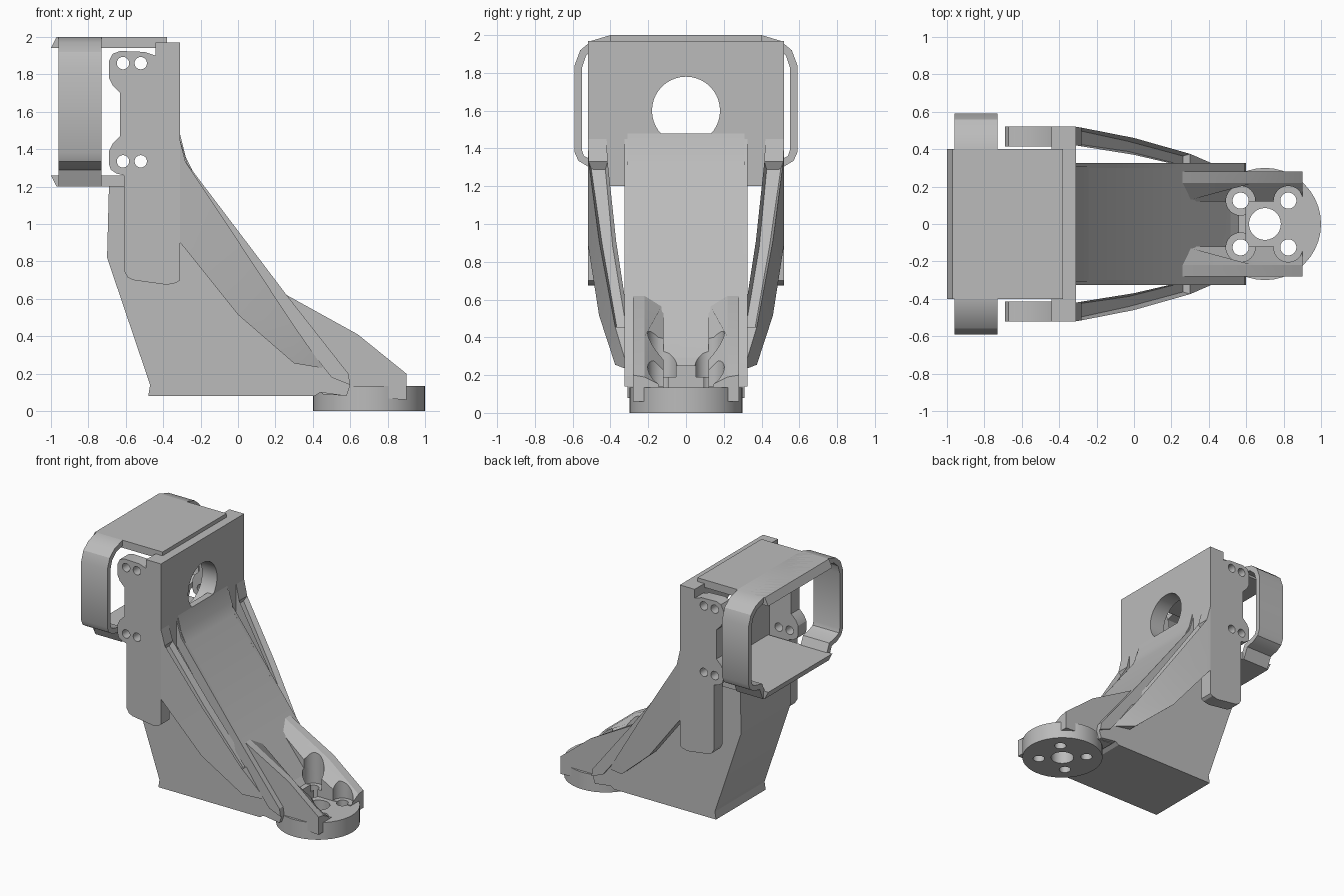
import bpy, bmesh, math
from mathutils import Matrix, Vector

if "Cube" in bpy.data.objects:
    bpy.data.objects.remove(bpy.data.objects["Cube"], do_unlink=True)

grey = bpy.data.materials.new("plain grey")
grey.use_nodes = True
COLOR = (0.5, 0.5, 0.5, 1)
grey.diffuse_color = COLOR
grey.node_tree.nodes["Principled BSDF"].inputs["Base Color"].default_value = COLOR


def finish(name, bm):
    bmesh.ops.recalc_face_normals(bm, faces=bm.faces)
    mesh = bpy.data.meshes.new(name)
    bm.to_mesh(mesh)
    bm.free()
    mesh.materials.append(grey)
    ob = bpy.data.objects.new(name, mesh)
    bpy.context.collection.objects.link(ob)
    return ob


def loft(name, sections):
    """Skin matching closed sections and cap both ends."""
    bm = bmesh.new()
    rings = [[bm.verts.new(p) for p in s] for s in sections]
    n = len(rings[0])
    for a, b in zip(rings, rings[1:]):
        for i in range(n):
            j = (i + 1) % n
            bm.faces.new((a[i], a[j], b[j], b[i]))
    bm.faces.new(rings[0])
    bm.faces.new(rings[-1])
    return finish(name, bm)


def side_prism(name, pts, y0, y1):
    return loft(name, [[(x, y, z) for x, z in pts] for y in (y0, y1)])


def front_prism(name, pts, x0, x1):
    return loft(name, [[(x, y, z) for y, z in pts] for x in (x0, x1)])


def cylinder(name, center, radius, depth, axis="Z"):
    bm = bmesh.new()
    turn = {"Z": Matrix(), "X": Matrix.Rotation(math.pi / 2, 4, "Y"),
            "Y": Matrix.Rotation(math.pi / 2, 4, "X")}[axis]
    bmesh.ops.create_cone(bm, cap_ends=True, segments=40, radius1=radius,
                          radius2=radius, depth=depth,
                          matrix=Matrix.Translation(center) @ turn)
    return finish(name, bm)


def apply(ob, mod):
    bpy.context.view_layer.objects.active = ob
    bpy.ops.object.modifier_apply(modifier=mod.name)


def cut(ob, *cylinder_args):
    cutter = cylinder("cutter", *cylinder_args)
    mod = ob.modifiers.new("cut", "BOOLEAN")
    mod.operation = "DIFFERENCE"
    mod.solver = "EXACT"
    mod.object = cutter
    apply(ob, mod)
    bpy.data.objects.remove(cutter, do_unlink=True)


def mirror(ob):
    mod = ob.modifiers.new("mirror", "MIRROR")
    mod.use_axis = (False, True, False)
    apply(ob, mod)


# Wide upright plate with a round opening
plate = front_prism("upright_plate", [(-.52, 1.2), (.52, 1.2), (.52, 1.97), (-.52, 1.97)], -.44, -.31)
cut(plate, (-.38, 0, 1.6), .18, .5, "X")

# Side rails with drilled lobes
rail = side_prism("side_rails", [
    (-.31, .70), (-.33, .685), (-.38, .675), (-.56, .70), (-.59, .715), (-.61, .75),
    (-.61, 1.26), (-.65, 1.27), (-.68, 1.29), (-.69, 1.32), (-.69, 1.39), (-.67, 1.43),
    (-.63, 1.47), (-.63, 1.70), (-.67, 1.74), (-.69, 1.78), (-.69, 1.87), (-.67, 1.91),
    (-.63, 1.925), (-.5, 1.92), (-.44, 1.90), (-.44, 1.97), (-.31, 1.97)], .415, .52)
for x in (-.615, -.52):
    for z in (1.335, 1.86):
        cut(rail, (x, .47, z), .033, .4, "Y")
mirror(rail)

# Trays above and below the open bay
side_prism("top_tray", [(-1, 1.94), (-.38, 1.94), (-.38, 2), (-.97, 2)], -.4, .4)
side_prism("bottom_tray", [(-1, 1.26), (-.44, 1.26), (-.44, 1.2), (-.97, 1.2)], -.4, .4)

# Hollow band looping around the bay
outer = [(0, 2), (.4, 2), (.5, 1.97), (.56, 1.92), (.59, 1.84), (.59, 1.38),
         (.57, 1.335), (.52, 1.305), (.45, 1.29), (.41, 1.2), (0, 1.2)]
inner = [(0, 1.24), (.38, 1.24), (.42, 1.325), (.51, 1.345), (.54, 1.36),
         (.55, 1.39), (.55, 1.83), (.53, 1.89), (.48, 1.935), (.39, 1.96), (0, 1.96)]
mirror(front_prism("bay_band", outer + inner, -.96, -.73))

# Main wedge body with sloping front
body = side_prism("main_body", [
    (-.69, 1.2), (-.7, .82), (-.47, .14), (-.48, .08), (.41, .08), (.44, .10),
    (.58, .08), (.6, .14), (.59, .2), (.26, .62), (-.24, 1.28), (-.28, 1.36),
    (-.31, 1.48), (-.36, 1.48), (-.36, 1.2)], -.31, .31)

# Thin edge strips along the slope
mirror(side_prism("slope_edges", [
    (-.31, 1.45), (-.27, 1.32), (.26, .62), (.59, .2), (.6, .14),
    (.5, .18), (.2, .56), (-.31, 1.25)], .30, .325))

# Tapering diagonal struts with a grooved top
stations = [(-.31, .42, .52, .9, 1.45), (-.28, .415, .515, .865, 1.33),
            (0, .37, .46, .515, .91), (.3, .30, .375, .255, .455), (.45, .29, .31, .23, .24)]
strut = loft("diagonal_struts", [[(x, a, lo), (x, b, lo), (x, b, hi), (x, a, hi)]
                                 for x, a, b, lo, hi in stations])
bm = bmesh.new()
bm.from_mesh(strut.data)
bm.normal_update()
top = [f for f in bm.faces if f.normal.z > .3 and f.normal.x > .3 and f.calc_center_median().x < .2]
bmesh.ops.inset_region(bm, faces=top, thickness=.018, depth=0)
for v in {v for f in top for v in f.verts}:
    v.co += Vector((-.03, 0, -.03))
bm.to_mesh(strut.data)
bm.free()
mirror(strut)

# Round foot
foot = cylinder("round_foot", (.7, 0, .0675), .3, .135)

# Foot gussets, dipping toward the middle
gusset = loft("foot_gussets", [
    [(.26, .28, .62), (.64, .28, .41), (.9, .28, .2), (.9, .28, .06), (.45, .28, .09)],
    [(.26, .22, .62), (.64, .22, .40), (.9, .22, .19), (.9, .22, .06), (.45, .22, .09)],
    [(.27, .12, .58), (.58, .12, .32), (.9, .12, .14), (.9, .12, .06), (.45, .12, .09)]])

# Cross rib between the gussets
rib = side_prism("cross_rib", [(.48, .1), (.48, .33), (.56, .25), (.6, .25), (.6, .1)], -.13, .13)

# Bolt wells and holes
for x, floor in ((.57, .19), (.825, .14)):
    for part, sides in ((gusset, (1,)), (body, (-1, 1)), (rib, (-1, 1)), (foot, (-1, 1))):
        if x > .7 and part in (body, rib):
            continue
        for s in sides:
            spot = (x, s * .125)
            if part != foot:
                cut(part, (*spot, floor + .5), .078, 1)
            cut(part, (*spot, 0), .043, 1)
cut(foot, (.7, 0, 0), .085, 1)
mirror(gusset)

# Crisp edges with smooth rounds
bpy.ops.object.select_all(action="DESELECT")
for ob in bpy.context.collection.objects:
    if ob.type == "MESH":
        ob.select_set(True)
bpy.context.view_layer.objects.active = body
bpy.ops.object.shade_smooth_by_angle(angle=math.radians(25))
